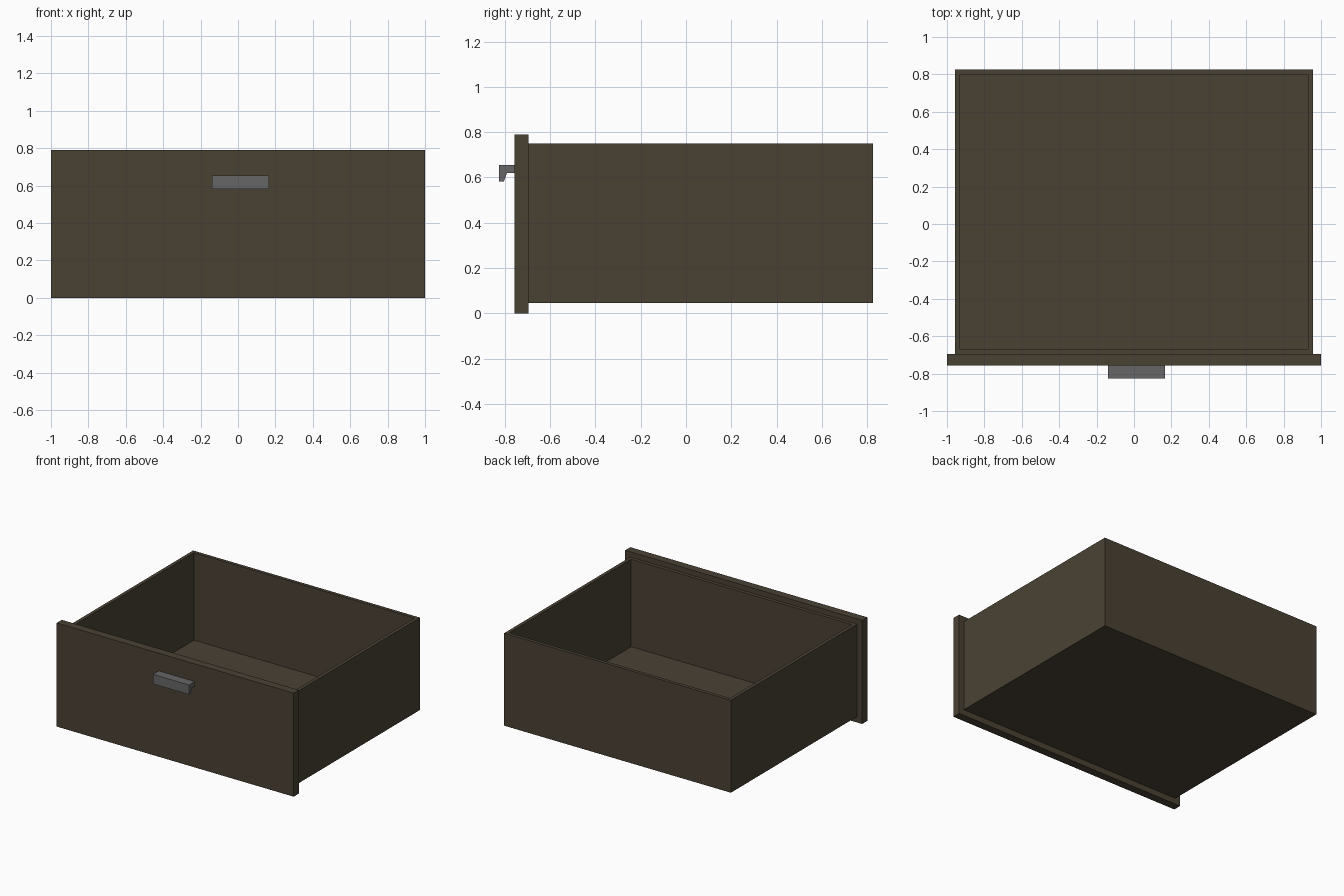
import bpy, bmesh

if "Cube" in bpy.data.objects:
    bpy.data.objects.remove(bpy.data.objects["Cube"])


def material(name, rgb):
    m = bpy.data.materials.new(name)
    m.diffuse_color = (*rgb, 1)
    m.use_nodes = True
    m.node_tree.nodes["Principled BSDF"].inputs["Base Color"].default_value = m.diffuse_color
    return m


wood = material("dark wood", (0.068, 0.053, 0.034))
metal = material("grey metal", (0.133, 0.133, 0.133))


def finish(name, bm, mat):
    bmesh.ops.recalc_face_normals(bm, faces=bm.faces)
    me = bpy.data.meshes.new(name)
    bm.to_mesh(me)
    bm.free()
    me.materials.append(mat)
    ob = bpy.data.objects.new(name, me)
    bpy.context.collection.objects.link(ob)
    return ob


def cuboid(bm, x, y, z):
    verts = bmesh.ops.create_cube(bm, size=1)["verts"]
    for v in verts:
        v.co = [(a + b) / 2 + c * (b - a) for (a, b), c in zip((x, y, z), v.co)]
    return verts


# Front panel
bm = bmesh.new()
cuboid(bm, (-1, 1), (-0.757, -0.695), (0, 0.79))
finish("front_panel", bm, wood)

# Open box: inset the top face, then push it down to the floor
bm = bmesh.new()
cuboid(bm, (-0.957, 0.957), (-0.695, 0.826), (0.045, 0.75))
bm.normal_update()
top = max(bm.faces, key=lambda f: f.calc_center_median().z)
bmesh.ops.inset_individual(bm, faces=[top], thickness=0.037)
rim = list(top.verts)
floor = bmesh.ops.extrude_discrete_faces(bm, faces=[top])["faces"][0]
for v in floor.verts:
    v.co.z = 0.083
finish("drawer_box", bm, wood)

# Hooked pull handle: side profile (y, z) extruded along x
profile = [(-0.757, 0.655), (-0.826, 0.655), (-0.826, 0.582),
           (-0.804, 0.582), (-0.791, 0.62), (-0.757, 0.62)]
bm = bmesh.new()
face = bm.faces.new([bm.verts.new((-0.14, y, z)) for y, z in profile])
ext = bmesh.ops.extrude_face_region(bm, geom=[face])["geom"]
bmesh.ops.translate(bm, vec=(0.305, 0, 0),
                    verts=[g for g in ext if isinstance(g, bmesh.types.BMVert)])
finish("handle", bm, metal)
